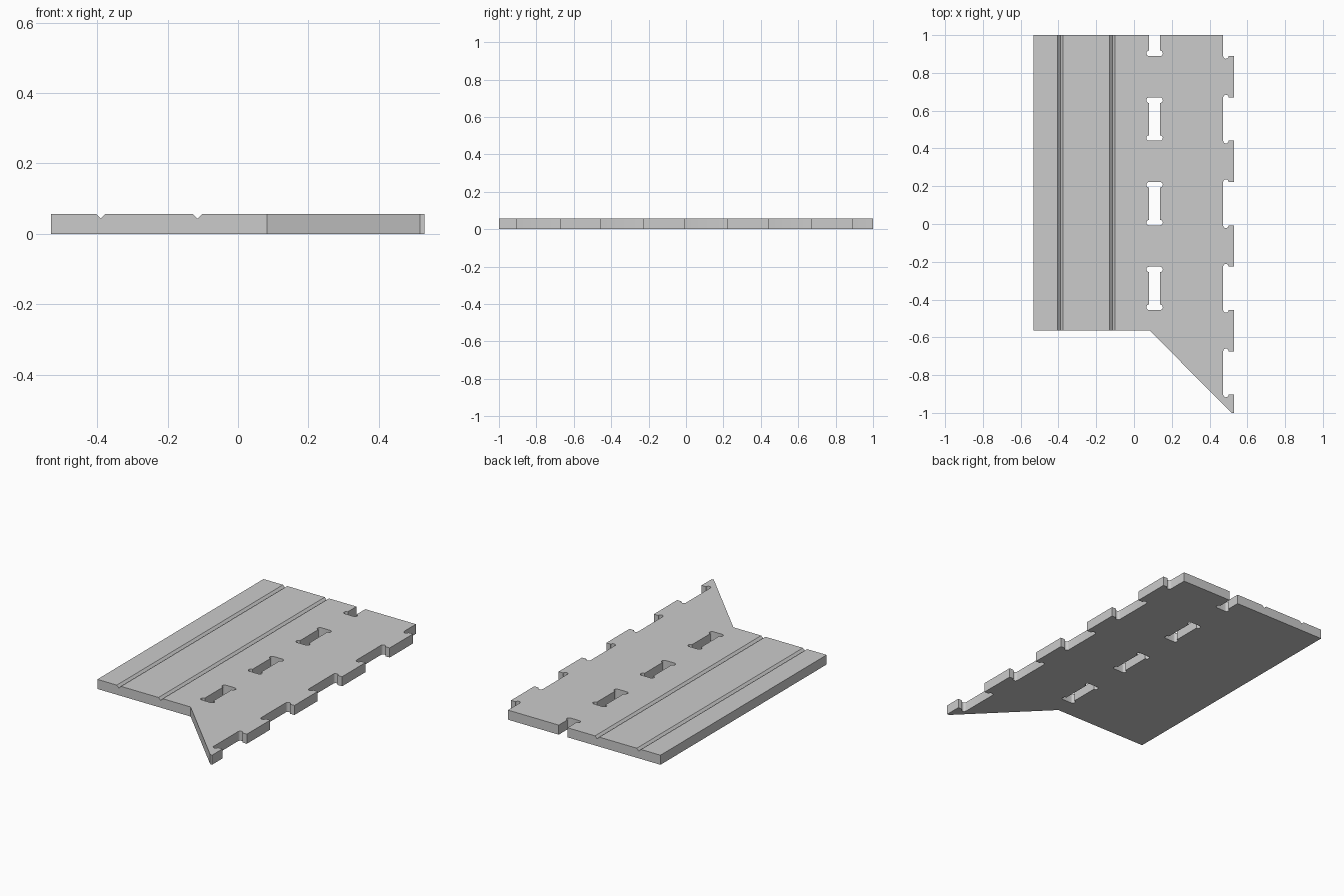
import bpy, bmesh
from math import sin, cos, pi
from mathutils import Vector

if "Cube" in bpy.data.objects:
    bpy.data.objects.remove(bpy.data.objects["Cube"])

T = 0.057            # plate thickness
R = 0.0145           # relief radius at slot corners
PITCH = 0.448


def arc(cx, cy, a0, a1, n=8):
    return [(cx + R * cos(a0 + (a1 - a0) * i / n),
             cy + R * sin(a0 + (a1 - a0) * i / n)) for i in range(n + 1)]


def prism(bm, start_pts, offset):
    """Solid made by sweeping a closed 3D outline along an offset."""
    off = Vector(offset)
    a = [bm.verts.new(p) for p in start_pts]
    b = [bm.verts.new(Vector(p) + off) for p in start_pts]
    bm.faces.new(a)
    bm.faces.new(b[::-1])
    for i in range(len(a)):
        j = (i + 1) % len(a)
        bm.faces.new((a[j], a[i], b[i], b[j]))


def make_object(name, bm):
    bmesh.ops.recalc_face_normals(bm, faces=bm.faces)
    me = bpy.data.meshes.new(name)
    bm.to_mesh(me)
    bm.free()
    ob = bpy.data.objects.new(name, me)
    bpy.context.collection.objects.link(ob)
    return ob


def through_cut(bm, pts):
    prism(bm, [(x, y, -0.1) for x, y in pts], (0, 0, 0.3))


# plate outline with the pointed corner
bm = bmesh.new()
outline = [(-0.532, -0.563), (0.082, -0.563), (0.517, -1), (0.53, -1),
           (0.53, 1), (-0.532, 1)]
prism(bm, [(x, y, 0) for x, y in outline], (0, 0, T))
panel = make_object("slotted_panel", bm)

cut = bmesh.new()

# edge notches, with round reliefs at the inner corners
NX = 0.472
for k in range(5):
    y0 = -0.903 + k * PITCH
    y1 = y0 + 0.229 if k < 4 else 1.2
    low = arc(NX + R, y0, pi, 2 * pi)
    high = arc(NX + R, y1, 0, pi)
    through_cut(cut, low + [(0.7, y0), (0.7, y1)] + high)

# inner slots, with rounded sideways reliefs at each end
XL, XR = 0.08, 0.138
for k in range(1, 5):
    y0 = -0.903 + k * PITCH
    y1 = y0 + 0.229
    pts = arc(XR, y0 + R, -pi / 2, pi / 2)
    if k < 4:
        pts += arc(XR, y1 - R, -pi / 2, pi / 2)
        pts += arc(XL, y1 - R, pi / 2, 3 * pi / 2)
    else:
        pts += [(XR, 1.2), (XL, 1.2)]
    pts += arc(XL, y0 + R, pi / 2, 3 * pi / 2)
    through_cut(cut, pts)

# long V grooves on the top face
for x in (-0.39, -0.115):
    d, e = 0.014, 0.01
    w = d + e
    prism(cut, [(x, -0.8, T - d), (x + w, -0.8, T + e), (x - w, -0.8, T + e)],
          (0, 2, 0))

cutter = make_object("cutter", cut)
cutter.hide_render = True

mod = panel.modifiers.new("cuts", 'BOOLEAN')
mod.operation = 'DIFFERENCE'
mod.solver = 'EXACT'
mod.object = cutter
bpy.context.view_layer.objects.active = panel
panel.select_set(True)
bpy.ops.object.modifier_apply(modifier=mod.name)
bpy.data.objects.remove(cutter)
bpy.ops.object.shade_smooth_by_angle(angle=0.5)
